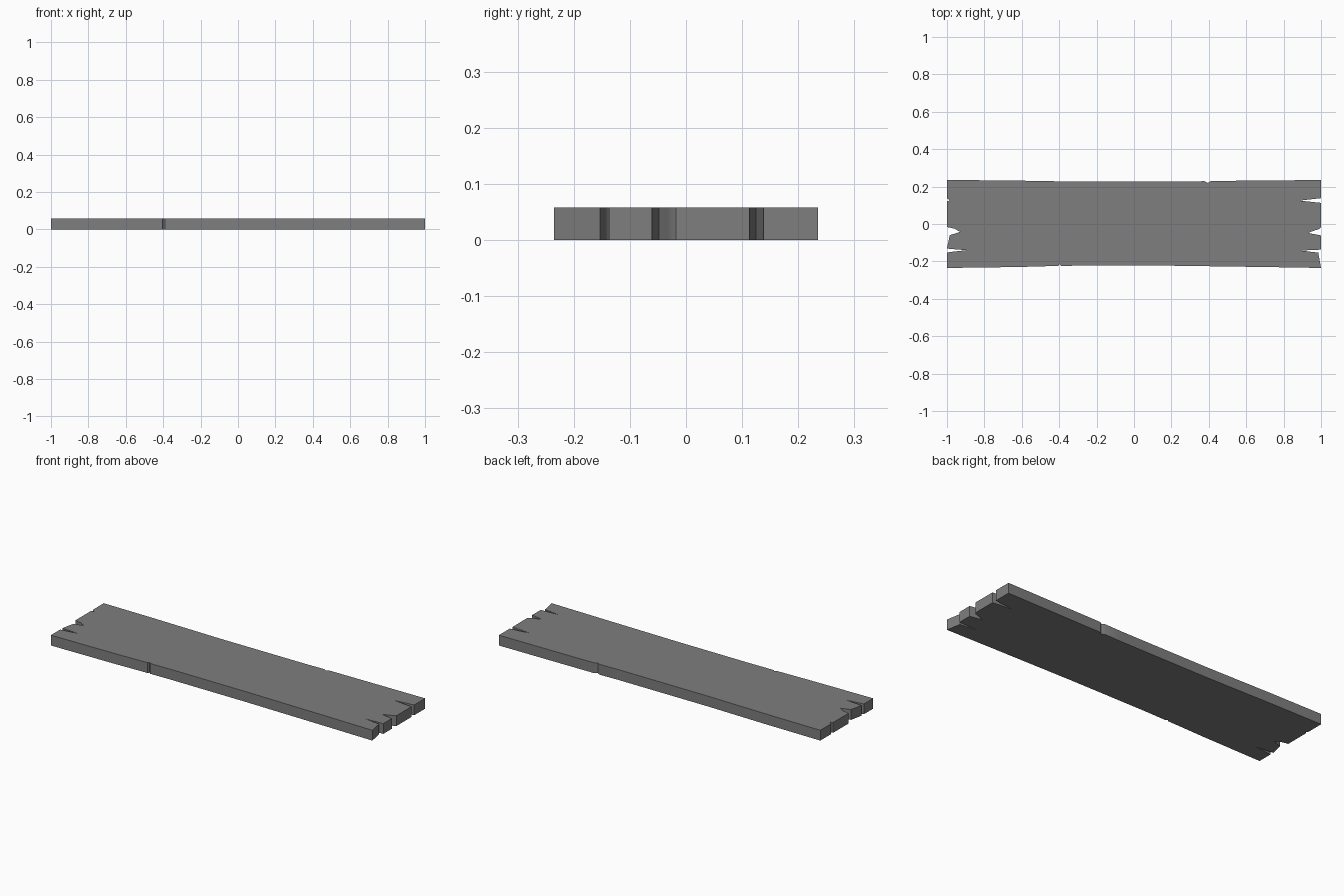
import bpy, bmesh

if "Cube" in bpy.data.objects:
    bpy.data.objects.remove(bpy.data.objects["Cube"])

THICKNESS = 0.058

# Plank outline, counter-clockwise from the front left corner
front_edge = [(-1, -0.235), (-0.62, -0.230), (-0.405, -0.224), (-0.40, -0.214),
              (-0.39, -0.224), (-0.24, -0.222), (0.2, -0.223), (0.7, -0.230), (1, -0.235)]
right_end = [(0.985, -0.153), (0.89, -0.142), (1, -0.137), (1, -0.061),
             (0.93, -0.048), (0.97, -0.033), (0.99, -0.027), (1, -0.018),
             (1, 0.113), (0.885, 0.125), (1, 0.138)]
back_edge = [(1, 0.235), (0.74, 0.233), (0.41, 0.230), (0.395, 0.220), (0.375, 0.229),
             (0.27, 0.226), (-0.28, 0.226), (-0.68, 0.233), (-1, 0.235)]
left_end = [(-1, 0.138), (-0.985, 0.126), (-1, 0.120), (-1, -0.016),
            (-0.96, -0.025), (-0.93, -0.042), (-0.985, -0.060), (-1, -0.130),
            (-0.985, -0.133), (-0.895, -0.140), (-0.985, -0.150), (-1, -0.153)]

# Fill the outline and extrude it into a board
bm = bmesh.new()
outline = front_edge + right_end + back_edge + left_end
base = bm.faces.new([bm.verts.new((x, y, 0)) for x, y in outline])
top = bmesh.ops.extrude_face_region(bm, geom=[base], use_keep_orig=True)
bmesh.ops.translate(bm, vec=(0, 0, THICKNESS),
                    verts=[v for v in top["geom"] if isinstance(v, bmesh.types.BMVert)])
bmesh.ops.recalc_face_normals(bm, faces=bm.faces)
bmesh.ops.triangulate(bm, faces=[f for f in bm.faces if len(f.verts) > 4])

mesh = bpy.data.meshes.new("weathered_plank")
bm.to_mesh(mesh)
bm.free()
plank = bpy.data.objects.new("weathered_plank", mesh)
bpy.context.collection.objects.link(plank)

# Dark grey wood
wood = bpy.data.materials.new("dark_grey_wood")
wood.diffuse_color = (0.21, 0.21, 0.21, 1)
wood.use_nodes = True
wood.node_tree.nodes["Principled BSDF"].inputs["Base Color"].default_value = wood.diffuse_color
mesh.materials.append(wood)

# Soften the shallow bends along the edges, keep the corners sharp
bpy.context.view_layer.objects.active = plank
plank.select_set(True)
bpy.ops.object.shade_smooth_by_angle(angle=0.5)
